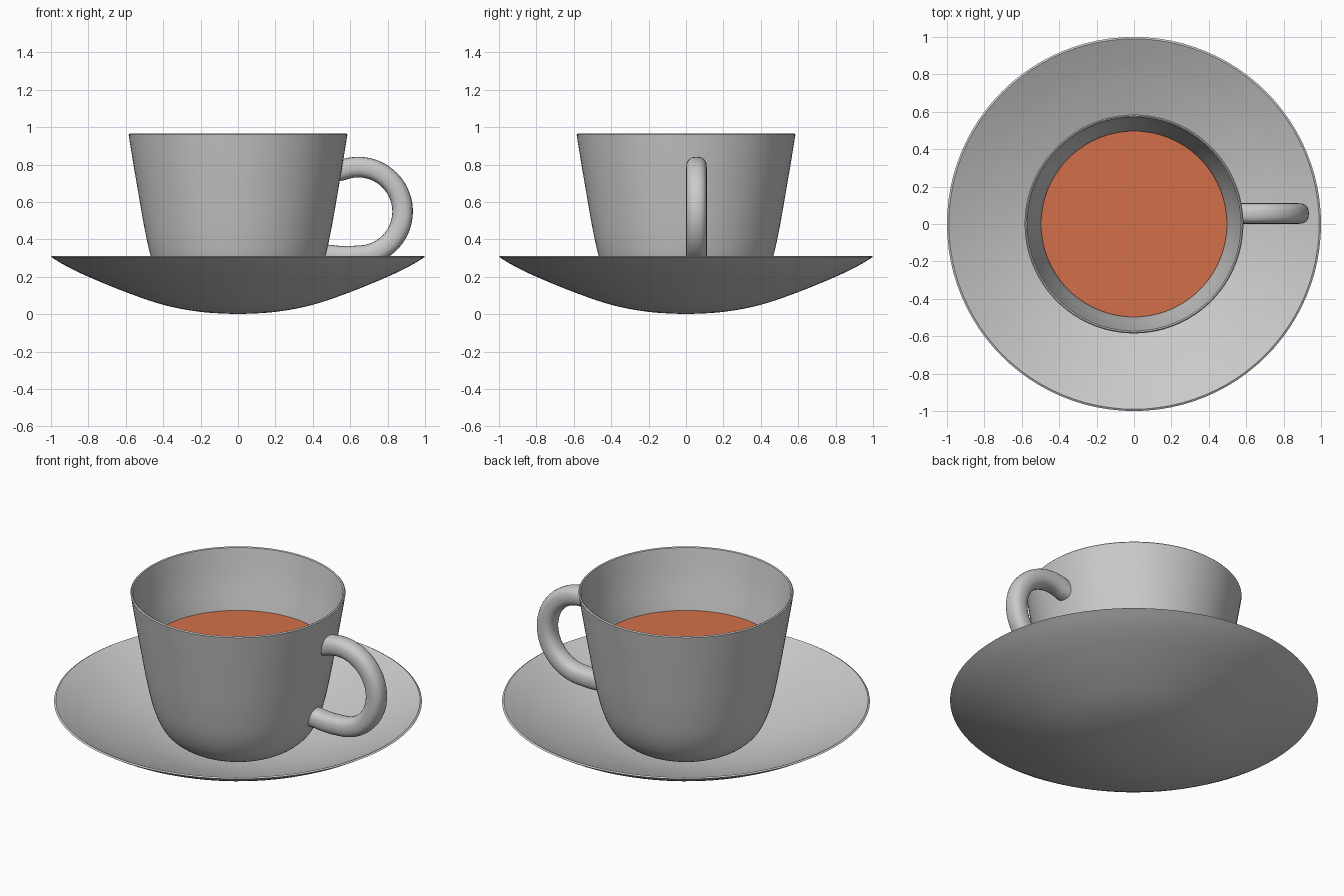
import bpy, bmesh, math
from mathutils import Vector

if "Cube" in bpy.data.objects:
    bpy.data.objects.remove(bpy.data.objects["Cube"])


def material(name, color):
    m = bpy.data.materials.new(name)
    m.diffuse_color = (*color, 1)
    m.use_nodes = True
    m.node_tree.nodes["Principled BSDF"].inputs["Base Color"].default_value = m.diffuse_color
    return m


china = material("grey_china", (0.59, 0.59, 0.59))
tea_color = material("orange_tea", (0.65, 0.16, 0.066))


def finish(bm, name, mat):
    bmesh.ops.recalc_face_normals(bm, faces=bm.faces)
    me = bpy.data.meshes.new(name)
    bm.to_mesh(me)
    bm.free()
    me.materials.append(mat)
    me.shade_smooth()
    me.set_sharp_from_angle(angle=math.radians(40))
    ob = bpy.data.objects.new(name, me)
    bpy.context.collection.objects.link(ob)
    return ob


def spline(pts, steps=5):
    """Smooth Catmull-Rom curve through the points."""
    p = [Vector(q) for q in pts]
    p = [2 * p[0] - p[1]] + p + [2 * p[-1] - p[-2]]
    out = []
    for i in range(1, len(p) - 2):
        a, b, c, d = p[i - 1:i + 3]
        for k in range(steps):
            t = k / steps
            out.append(0.5 * (2 * b + (c - a) * t + (2 * a - 5 * b + 4 * c - d) * t * t
                              + (3 * b - a - 3 * c + d) * t ** 3))
    return out + [p[-2]]


def lathe(name, profile, mat, seg=96):
    bm = bmesh.new()
    verts = [bm.verts.new((r, 0, z)) for r, z in profile]
    edges = [bm.edges.new(e) for e in zip(verts, verts[1:])]
    bmesh.ops.spin(bm, geom=verts + edges, cent=(0, 0, 0), axis=(0, 0, 1),
                   angle=2 * math.pi, steps=seg, use_duplicate=False)
    bmesh.ops.remove_doubles(bm, verts=bm.verts, dist=1e-4)
    return finish(bm, name, mat)


# Saucer: shallow bowl with a thin rim
under = [(0, 0), (0.2, 0.012), (0.4, 0.05), (0.6, 0.118), (0.8, 0.2), (0.92, 0.258), (1, 0.306)]
upper = [(0.99, 0.312), (0.91, 0.272), (0.79, 0.216), (0.59, 0.136), (0.39, 0.07),
         (0.2, 0.034), (0, 0.022)]
lathe("saucer", spline(under) + spline(upper), china)

# Cup: rounded base and flared wall
outer = spline([(0, 0.038), (0.2, 0.05), (0.31, 0.087), (0.385, 0.142), (0.43, 0.21),
                (0.467, 0.31), (0.5, 0.46), (0.53, 0.63), (0.559, 0.8), (0.585, 0.96)])
inner = spline([(0.572, 0.962), (0.542, 0.8), (0.5, 0.62), (0.465, 0.44), (0.425, 0.28),
                (0.36, 0.18), (0.2, 0.1), (0, 0.085)])
lathe("cup", outer + [Vector((0.579, 0.966))] + inner, china)

# Tea surface
bm = bmesh.new()
bmesh.ops.create_circle(bm, cap_ends=True, segments=96, radius=0.497)
bmesh.ops.translate(bm, vec=(0, 0, 0.62), verts=bm.verts)
finish(bm, "tea", tea_color)


def wall_radius(z):
    for a, b in zip(outer, outer[1:]):
        if a.y <= z <= b.y:
            return a.x + (b.x - a.x) * (z - a.y) / (b.y - a.y)
    return outer[-1].x


# Handle: rounded tube along an arc, ends pressed into the cup wall
cx, cz, R, tube, cy, sides = 0.643, 0.549, 0.237, 0.055, 0.056, 24
path = [Vector((cx + R * math.cos(t), cz + R * math.sin(t)))
        for t in [math.radians(118 - 208 * i / 40) for i in range(41)]]
path += spline([(cx, cz - R), (0.59, 0.309), (0.53, 0.311), (0.48, 0.318)], 3)[1:]

bm = bmesh.new()
rings = []
for i, p in enumerate(path):
    d = (path[min(i + 1, len(path) - 1)] - path[max(i - 1, 0)]).normalized()
    n = Vector((-d.y, d.x))
    ring = []
    for k in range(sides):
        a = 2 * math.pi * k / sides
        u, v = [math.copysign(abs(f) ** 0.82, f) * tube for f in (math.cos(a), math.sin(a))]
        q = p + n * u
        co = Vector((q.x, cy + v, q.y))
        # keep the tube from reaching inside the cup
        limit = math.sqrt((wall_radius(co.z) - 0.012) ** 2 - co.y ** 2)
        co.x = limit if i in (0, len(path) - 1) else max(co.x, limit)
        ring.append(bm.verts.new(co))
    rings.append(ring)
for r0, r1 in zip(rings, rings[1:]):
    for k in range(sides):
        j = (k + 1) % sides
        bm.faces.new((r0[k], r0[j], r1[j], r1[k]))
bm.faces.new(rings[0])
bm.faces.new(rings[-1])
finish(bm, "handle", china)
